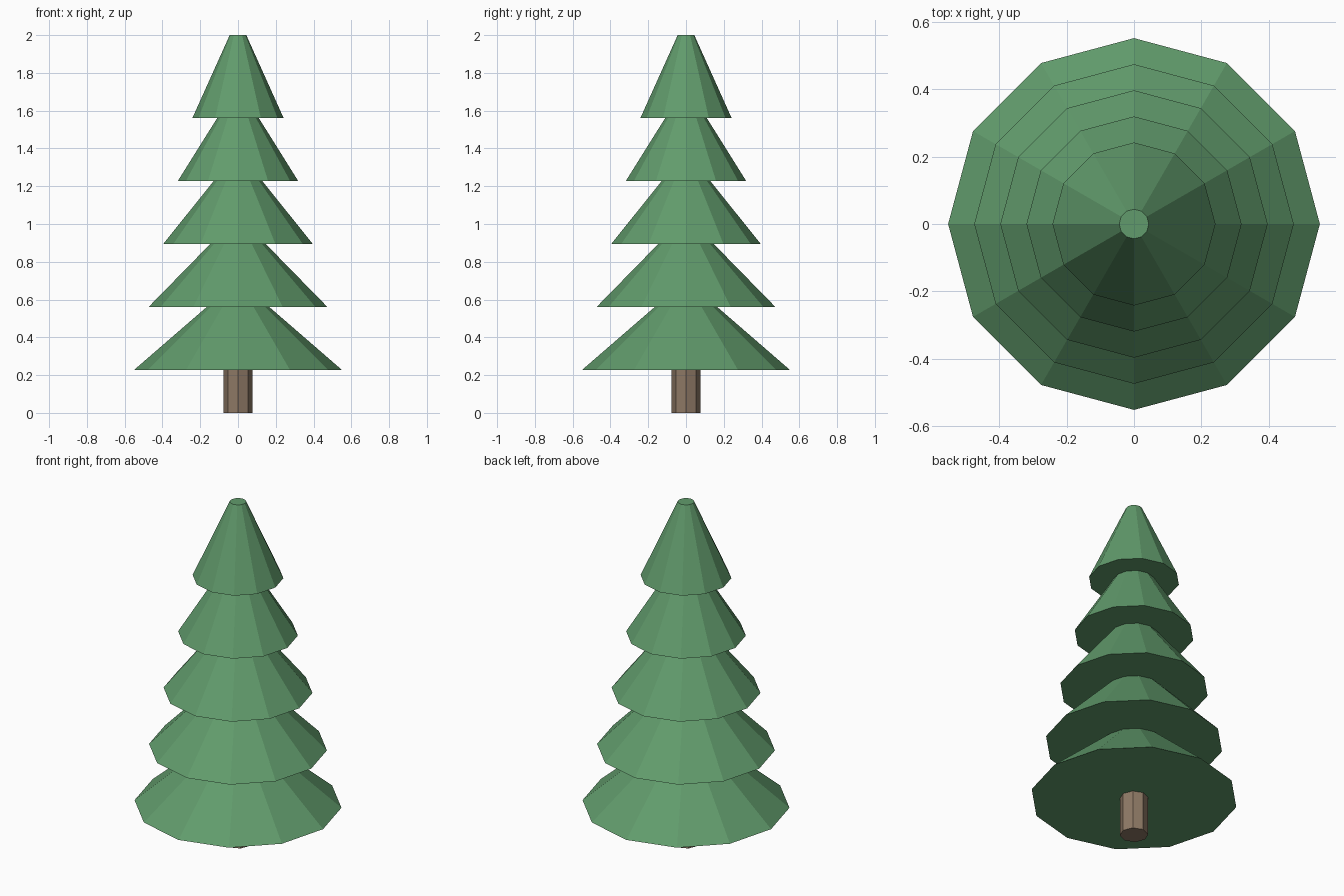
import bpy

if "Cube" in bpy.data.objects:
    bpy.data.objects.remove(bpy.data.objects["Cube"])


def material(name, color):
    mat = bpy.data.materials.new(name)
    mat.diffuse_color = color
    mat.use_nodes = True
    mat.node_tree.nodes["Principled BSDF"].inputs["Base Color"].default_value = mat.diffuse_color
    return mat


def frustum(name, sides, r_bottom, r_top, z0, z1, mat):
    # Closed flat-shaded cone section with a vertex on the +y axis
    bpy.ops.mesh.primitive_cone_add(vertices=sides, radius1=r_bottom, radius2=r_top,
                                    depth=z1 - z0, location=(0, 0, (z0 + z1) / 2))
    obj = bpy.context.object
    obj.name = name
    obj.data.materials.append(mat)
    return obj


bark = material("bark", (0.27, 0.19, 0.13, 1))
needles = material("needles", (0.12, 0.33, 0.15, 1))

# Trunk
frustum("trunk", 8, 0.076, 0.076, 0, 0.24, bark)

# Five overlapping foliage tiers, shrinking upwards
for i in range(5):
    base = 0.226 + i * 0.3335
    frustum(f"foliage_tier_{i + 1}", 12, 0.552 - i * 0.0775, 0.044, base, base + 0.44, needles)
